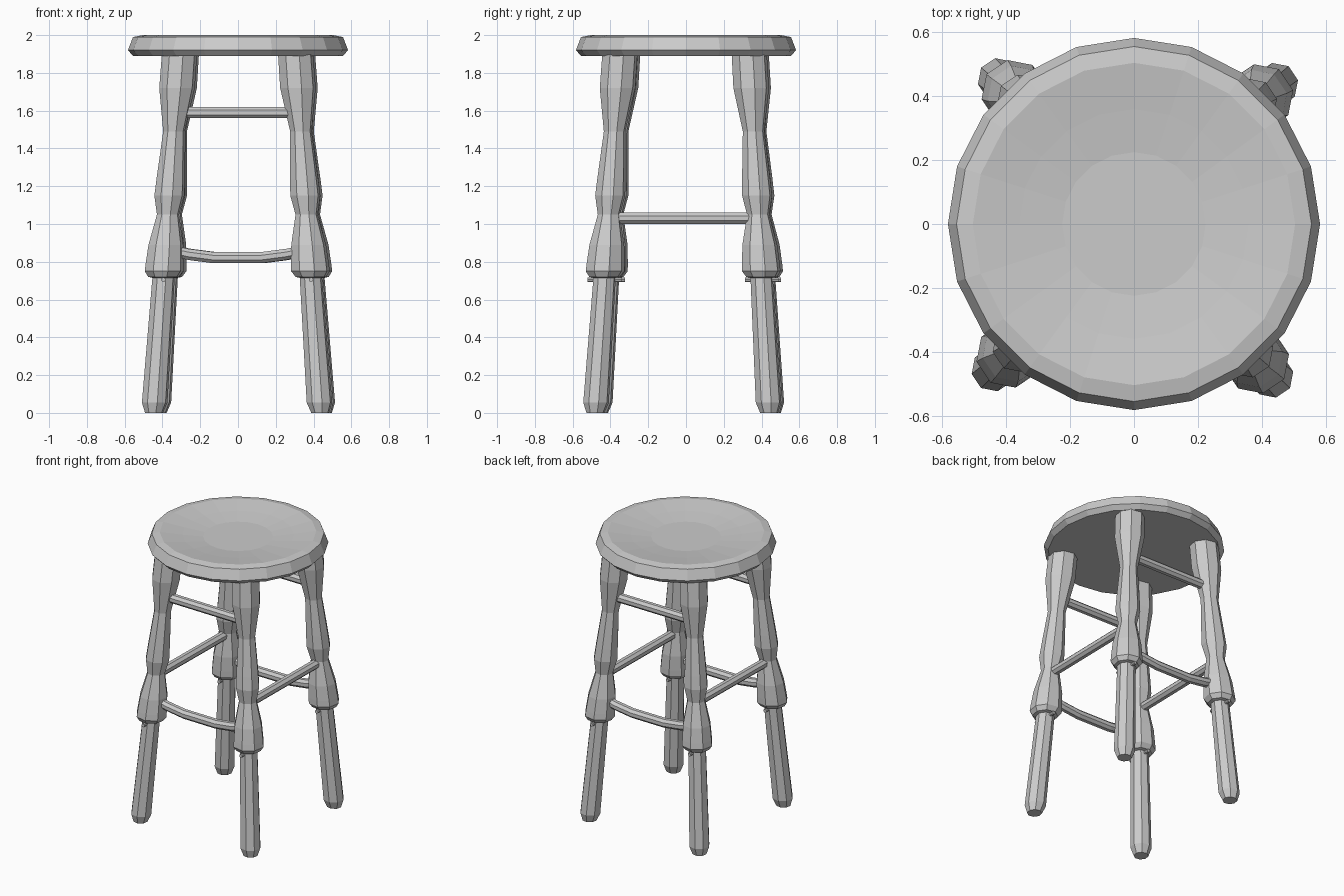
import bpy
import bmesh
import math
from mathutils import Vector

cube = bpy.data.objects.get("Cube")
if cube:
    bpy.data.objects.remove(cube, do_unlink=True)

grey = bpy.data.materials.new("plain grey")
grey.use_nodes = True
grey.diffuse_color = (0.6, 0.6, 0.6, 1)
grey.node_tree.nodes["Principled BSDF"].inputs["Base Color"].default_value = (0.6, 0.6, 0.6, 1)


def loft(name, rings):
    """Skin a list of closed rings of points and cap both ends."""
    bm = bmesh.new()
    loops = [[bm.verts.new(p) for p in ring] for ring in rings]
    n = len(loops[0])
    for a, b in zip(loops, loops[1:]):
        for i in range(n):
            j = (i + 1) % n
            bm.faces.new((a[i], a[j], b[j], b[i]))
    bm.faces.new(loops[0])
    bm.faces.new(loops[-1])
    bmesh.ops.recalc_face_normals(bm, faces=bm.faces[:])
    mesh = bpy.data.meshes.new(name)
    bm.to_mesh(mesh)
    bm.free()
    mesh.materials.append(grey)
    obj = bpy.data.objects.new(name, mesh)
    bpy.context.collection.objects.link(obj)
    return obj


def ring(center, radius, sides, u, v, turn=0.0):
    angles = [turn + math.tau * i / sides for i in range(sides)]
    return [center + radius * (u * math.cos(a) + v * math.sin(a)) for a in angles]


X, Y, Z = Vector((1, 0, 0)), Vector((0, 1, 0)), Vector((0, 0, 1))

# Dished round seat: (radius, height)
seat_profile = [(0.555, 1.89), (0.583, 1.92), (0.556, 1.99), (0.505, 2.0),
                (0.36, 1.98), (0.225, 1.965)]
loft("seat", [ring(Z * z, r, 20, X, Y) for r, z in seat_profile])

# Turned legs: upper part with a socket, plus a plain lower shaft
upper_profile = [(0.06, 0.715), (0.083, 0.72), (0.104, 0.75), (0.102, 0.79),
                 (0.094, 0.89), (0.06, 1.05), (0.081, 1.15), (0.076, 1.24),
                 (0.058, 1.49), (0.096, 1.72), (0.095, 1.91)]
lower_profile = [(0.048, 0.0), (0.069, 0.055), (0.06, 0.74)]
legs = {  # foot and top of each leg axis
    "front_right": ((-0.445, -0.46, 0), (-0.31, -0.335, 1.9)),
    "front_left": ((0.435, -0.48, 0), (0.305, -0.35, 1.9)),
    "back_right": ((-0.425, 0.455, 0), (-0.3, 0.345, 1.9)),
    "back_left": ((0.45, 0.44, 0), (0.315, 0.335, 1.9)),
}


def axis_point(leg, z):
    foot, top = (Vector(p) for p in legs[leg])
    return foot.lerp(top, z / 1.9)


for leg in legs:
    for part, profile in (("upper_leg", upper_profile), ("lower_leg", lower_profile)):
        loft(f"{leg}_{part}",
             [ring(axis_point(leg, z), r, 8, X, Y, 0.2) for r, z in profile])
    # Peg through the top of the lower shaft
    mid = axis_point(leg, 0.705)
    loft(f"{leg}_peg", [ring(mid + Y * d, 0.012, 8, X, Z) for d in (-0.09, 0.09)])


def rung(name, leg_a, leg_b, z, radius, sag=0.0):
    a, b = axis_point(leg_a, z), axis_point(leg_b, z)
    side = (b - a).cross(Z).normalized()
    steps = (0, 0.16, 0.33, 0.67, 0.84, 1) if sag else (0, 1)
    rings = []
    for t in steps:
        drop = sag * min(1, 4.5 * t * (1 - t))
        rings.append(ring(a.lerp(b, t) - Z * drop, radius, 8, side, Z, math.pi / 8))
    loft(name, rings)


# Straight high rungs and sagging low rungs, front and back
for end in ("front", "back"):
    right, left = end + "_right", end + "_left"
    rung(end + "_high_rung", right, left, 1.59, 0.032)
    rung(end + "_low_rung", right, left, 0.865, 0.032, 0.043)

# Middle rungs on both sides
for side in ("right", "left"):
    rung(side + "_rung", "front_" + side, "back_" + side, 1.03, 0.032)
